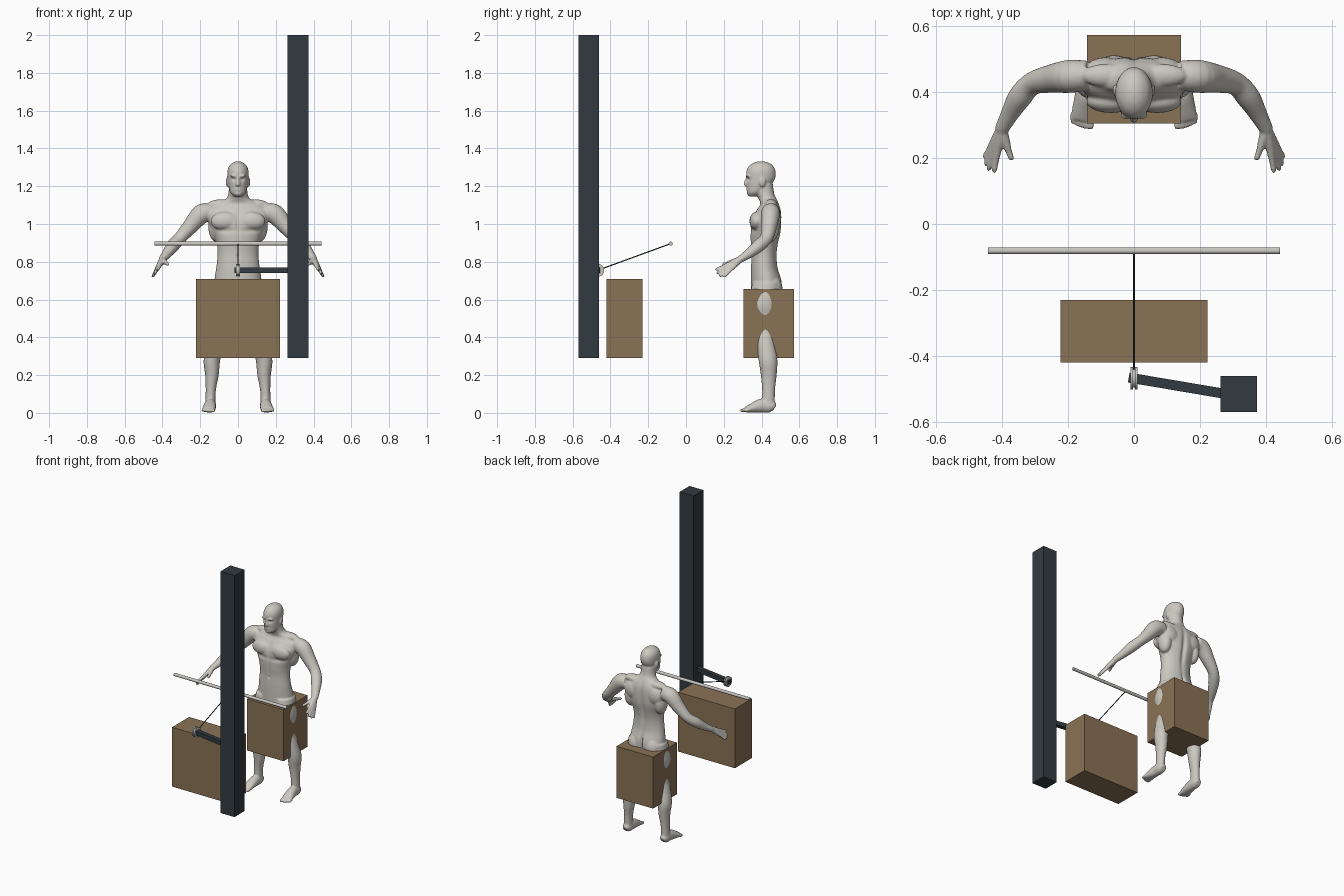
import bpy, bmesh, math
from mathutils import Vector, Matrix

cube = bpy.data.objects.get("Cube")
if cube:
    bpy.data.objects.remove(cube, do_unlink=True)


def material(name, rgb):
    m = bpy.data.materials.new(name)
    m.use_nodes = True
    m.diffuse_color = (*rgb, 1)
    bsdf = next(n for n in m.node_tree.nodes if n.type == "BSDF_PRINCIPLED")
    bsdf.inputs["Base Color"].default_value = (*rgb, 1)
    return m


skin = material("pale grey skin", (0.60, 0.58, 0.53))
cloth = material("slate shorts", (0.08, 0.09, 0.115))
wood = material("brown box", (0.255, 0.17, 0.092))
iron = material("dark iron", (0.032, 0.044, 0.053))
steel = material("light steel", (0.58, 0.57, 0.54))


def box(name, lo, hi, mat):
    lo, hi = Vector(lo), Vector(hi)
    bpy.ops.mesh.primitive_cube_add(size=1, location=(lo + hi) / 2)
    ob = bpy.context.object
    ob.name = name
    ob.scale = hi - lo
    ob.data.materials.append(mat)
    return ob


def rod(name, a, b, radius, mat, sides=24):
    a, b = Vector(a), Vector(b)
    bpy.ops.mesh.primitive_cylinder_add(vertices=sides, radius=radius,
                                        depth=(b - a).length, location=(a + b) / 2)
    ob = bpy.context.object
    ob.name = name
    ob.rotation_euler = (b - a).to_track_quat("Z", "Y").to_euler()
    ob.data.materials.append(mat)
    bpy.ops.object.shade_smooth_by_angle()
    return ob


# Equipment: post, boxes, arm, pulley, cable and bar
box("post", (0.262, -0.57, 0.29), (0.372, -0.46, 2.0), iron)
box("front_box", (-0.222, -0.42, 0.29), (0.222, -0.23, 0.71), wood)
box("seat_box", (-0.143, 0.305, 0.29), (0.143, 0.573, 0.655), wood)
arm_start, arm_end = Vector((0.28, -0.515, 0.755)), Vector((-0.016, -0.465, 0.755))
beam = box("pulley_arm", (-0.15, -0.015, -0.015), (0.15, 0.015, 0.015), iron)
beam.location = (arm_start + arm_end) / 2
beam.rotation_euler.z = math.atan2(*(arm_end - arm_start).yx) + math.pi
for side, x in (("left", 0.007), ("right", -0.007)):
    rod(side + "_pulley_rim", (x - 0.004, -0.467, 0.755), (x + 0.004, -0.467, 0.755), 0.034, steel)
rod("pulley_groove", (-0.005, -0.467, 0.755), (0.005, -0.467, 0.755), 0.028, steel)
rod("cable", (0, -0.44, 0.765), (0, -0.081, 0.896), 0.003, iron, 8)
rod("pull_bar", (-0.442, -0.081, 0.896), (0.442, -0.081, 0.896), 0.0105, steel)


# Body volumes, lofted through rings of (x, y, z, half width, half depth)
def loft(bm, rings, level=False, sides=24, steps=4):
    pts = [Vector(r) for r in rings]
    pts = [pts[0] * 2 - pts[1]] + pts + [pts[-1] * 2 - pts[-2]]
    path = []
    for p, q, r, s in zip(pts, pts[1:], pts[2:], pts[3:]):
        for i in range(steps):
            t = i / steps
            path.append(q + (r - p) * (t / 2) + (p * 2 - q * 5 + r * 4 - s) * (t * t / 2)
                        + (q * 3 - p - r * 3 + s) * (t ** 3 / 2))
    path.append(pts[-2])
    loops = []
    for i, p in enumerate(path):
        d = Vector(path[min(i + 1, len(path) - 1)][:3]) - Vector(path[max(i - 1, 0)][:3])
        turn = Matrix.Identity(3) if level else d.to_track_quat("Z", "Y").to_matrix()
        loops.append([bm.verts.new(Vector(p[:3]) + turn @ Vector((p[3] * math.cos(a), p[4] * math.sin(a), 0)))
                      for a in (math.tau * k / sides for k in range(sides))])
    for u, v in zip(loops, loops[1:]):
        for k in range(sides):
            n = (k + 1) % sides
            bm.faces.new((u[k], u[n], v[n], v[k]))
    bm.faces.new(loops[0][::-1])
    bm.faces.new(loops[-1])


def blob(bm, centre, radii):
    bmesh.ops.create_uvsphere(bm, u_segments=20, v_segments=12, radius=1,
                              matrix=Matrix.Translation(centre) @ Matrix.Diagonal((*radii, 1)))


half = bmesh.new()
# Leg
loft(half, [(.068, .425, .69, .066, .074), (.08, .415, .58, .072, .082), (.083, .42, .50, .058, .07),
            (.098, .42, .43, .047, .054), (.116, .422, .37, .046, .05), (.138, .434, .28, .044, .05),
            (.138, .438, .20, .036, .042), (.144, .437, .12, .027, .034), (.147, .436, .03, .027, .034)], True)
# Foot and toes
loft(half, [(.146, .468, .024, .02, .02), (.146, .45, .034, .029, .033), (.147, .40, .038, .031, .037),
            (.152, .35, .026, .035, .025), (.157, .315, .016, .036, .014)])
for i in range(5):
    x, tip, r = .131 + .0138 * i, .288 + .002 * i * i / 2, .0105 - .0008 * i
    loft(half, [(x, .335, .016, r, r), (x, tip + .012, .013, r, r), (x, tip, .009, r * .7, r * .7)], sides=12)
# Arm
loft(half, [(.14, .45, 1.065, .045, .045), (.195, .447, 1.052, .05, .052), (.25, .44, .99, .043, .042),
            (.308, .425, .925, .035, .033), (.345, .385, .885, .036, .034), (.375, .335, .845, .028, .026),
            (.402, .285, .812, .021, .018)])
# Hand: fingers fan out from the wrist, thumb inward
wrist = Vector((.402, .288, .812))
for tip, r in (((.424, .155, .757), .009), ((.441, .162, .737), .009), ((.45, .177, .722), .0088),
               ((.455, .2, .718), .008), ((.37, .193, .785), .0095)):
    tip = Vector(tip)
    loft(half, [(*wrist.lerp(tip, t), r * k, r * k)
                for t, k in ((0, 1.9), (.3, 1.65), (.52, 1.35), (.75, 1.05), (.93, .95), (1, .6))], sides=12)
# Muscle masses, ear and brow
for centre, radii in (((.07, .372, 1.015), (.075, .036, .05)), ((.06, .455, .66), (.062, .056, .07)),
                      ((.085, .465, 1.035), (.065, .04, .065)), ((.115, .445, .985), (.042, .05, .08)),
                      ((.085, .45, 1.105), (.075, .035, .026)),
                      ((.057, .405, 1.222), (.008, .017, .025)), ((.022, .33, 1.254), (.02, .014, .007))):
    blob(half, centre, radii)
# Mirror the side volumes
copy = bmesh.ops.duplicate(half, geom=half.verts[:] + half.edges[:] + half.faces[:])["geom"]
bmesh.ops.scale(half, vec=(-1, 1, 1), verts=[g for g in copy if isinstance(g, bmesh.types.BMVert)])
bmesh.ops.reverse_faces(half, faces=[g for g in copy if isinstance(g, bmesh.types.BMFace)])
# Torso and neck
loft(half, [(0, .425, .59, .09, .07), (0, .425, .64, .125, .08), (0, .425, .70, .125, .081),
            (0, .415, .77, .115, .071), (0, .414, .84, .108, .068), (0, .416, .90, .113, .074),
            (0, .422, .96, .135, .081), (0, .425, 1.02, .158, .081), (0, .437, 1.07, .165, .066),
            (0, .443, 1.105, .12, .05), (0, .433, 1.132, .066, .048), (0, .42, 1.16, .051, .048),
            (0, .412, 1.21, .048, .048)], True, 40)
# Head
loft(half, [(0, .358, 1.146, .02, .025), (0, .367, 1.165, .04, .043), (0, .379, 1.19, .048, .057),
            (0, .389, 1.215, .053, .069), (0, .396, 1.245, .056, .077), (0, .397, 1.28, .056, .077),
            (0, .398, 1.308, .046, .063), (0, .398, 1.326, .025, .036), (0, .398, 1.332, .006, .008)], True, 32)
# Nose, lips and chin
loft(half, [(0, .326, 1.25, .007, .009), (0, .319, 1.228, .008, .01), (0, .317, 1.208, .013, .011),
            (0, .322, 1.2, .01, .007)], True, 12)
blob(half, (0, .326, 1.184), (.019, .009, .007))
blob(half, (0, .338, 1.162), (.022, .016, .013))

bmesh.ops.recalc_face_normals(half, faces=half.faces)
mesh = bpy.data.meshes.new("man_body")
half.to_mesh(mesh)
half.free()
man = bpy.data.objects.new("man_body", mesh)
bpy.context.collection.objects.link(man)

# Fuse the volumes into one smooth skin
fuse = man.modifiers.new("fuse", "REMESH")
fuse.mode = "VOXEL"
fuse.voxel_size = 0.005
soften = man.modifiers.new("soften", "SMOOTH")
soften.factor = 0.5
soften.iterations = 5
bpy.context.view_layer.update()
fused = bpy.data.meshes.new_from_object(man.evaluated_get(bpy.context.evaluated_depsgraph_get()))
man.modifiers.clear()
man.data = fused

bm = bmesh.new()
bm.from_mesh(fused)
# Shallow hollows: eyes, mouth, breastbone, belly line, navel, spine, under the chest
hollows = [((s * .022, .325, 1.237), (.014, .03, .009), .009) for s in (1, -1)]
hollows += [((s * .065, .345, .965), (.05, .04, .014), .006) for s in (1, -1)]
hollows += [((0, .318, 1.184), (.016, .02, .003), .003), ((0, .345, 1.02), (.012, .05, .06), .008),
            ((0, .345, .88), (.01, .04, .08), .004), ((0, .345, .83), (.008, .03, .009), .005),
            ((0, .5, .95), (.016, .06, .13), -.014), ((0, .5, .69), (.01, .05, .06), -.018)]
for v in bm.verts:
    if abs(v.co.x) < .2:
        push = 0
        for c, r, depth in hollows:
            d = sum(((v.co[i] - c[i]) / r[i]) ** 2 for i in range(3))
            push += depth * math.exp(-d) if d < 9 else 0
        v.co.y += push
# Shorts: clean cuts at the waist and hems
for z in (.785, .60):
    near = [f for f in bm.faces if abs(f.calc_center_median().x) < .2]
    geom = set(near) | {e for f in near for e in f.edges} | {v for f in near for v in f.verts}
    bmesh.ops.bisect_plane(bm, geom=list(geom), plane_co=(0, 0, z), plane_no=(0, 0, 1))
for f in bm.faces:
    c = f.calc_center_median()
    f.smooth = True
    f.material_index = int(.60 < c.z < .785 and abs(c.x) < .2)
bm.to_mesh(fused)
bm.free()
fused.materials.clear()
fused.materials.append(skin)
fused.materials.append(cloth)
